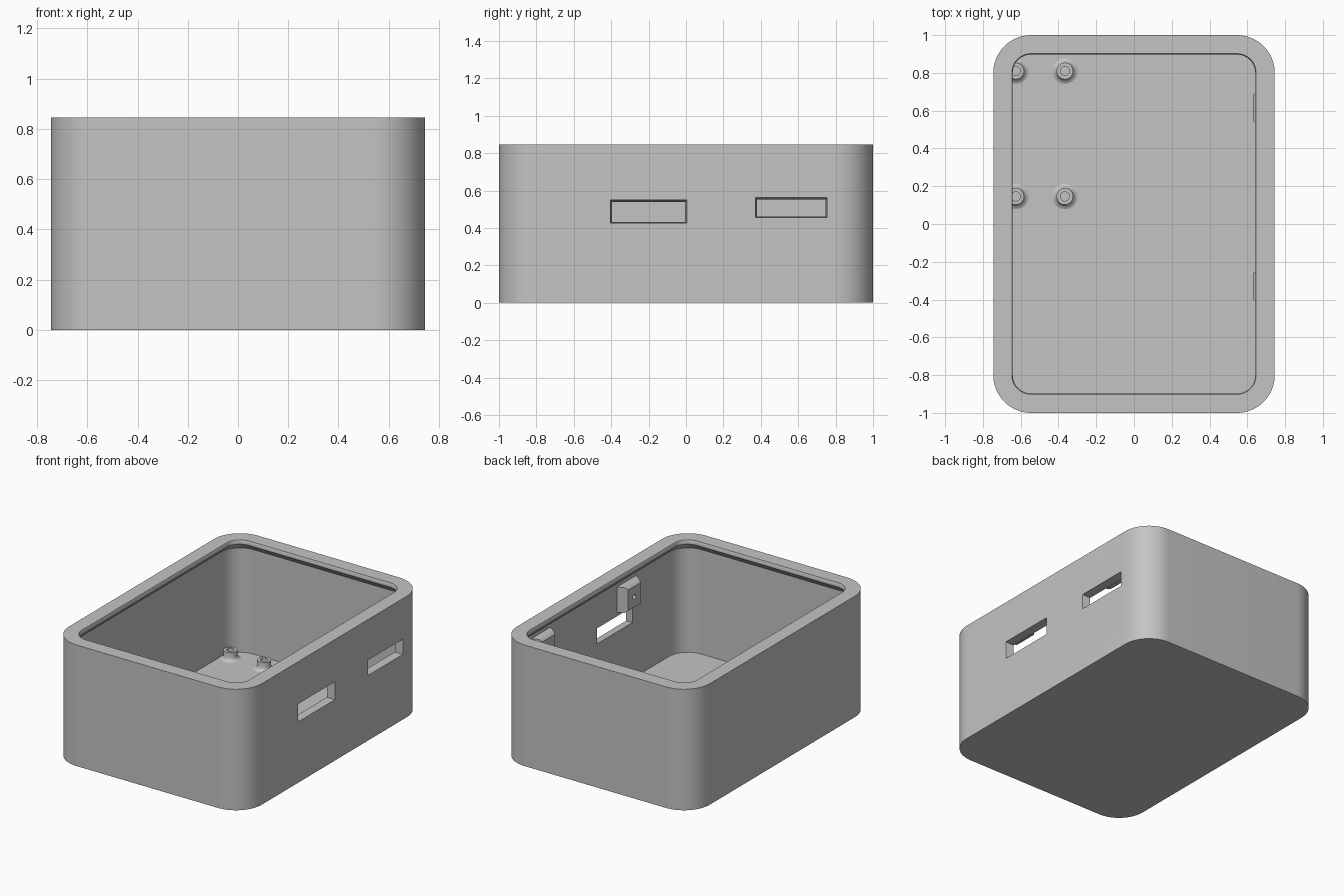
import bpy, bmesh, math
from mathutils import Matrix

cube = bpy.data.objects.get("Cube")
if cube:
    bpy.data.objects.remove(cube, do_unlink=True)

HX, HY, H, R = 0.745, 1.0, 0.845, 0.2      # half width, half length, height, corner radius
FLOOR, WALL = 0.04, 0.055

grey = bpy.data.materials.new("plain_grey")
grey.use_nodes = True
grey.diffuse_color = (0.55, 0.55, 0.55, 1)
grey.node_tree.nodes["Principled BSDF"].inputs["Base Color"].default_value = (0.55, 0.55, 0.55, 1)


def finish(bm, name):
    bmesh.ops.recalc_face_normals(bm, faces=bm.faces)
    mesh = bpy.data.meshes.new(name)
    bm.to_mesh(mesh)
    bm.free()
    mesh.materials.append(grey)
    obj = bpy.data.objects.new(name, mesh)
    bpy.context.collection.objects.link(obj)
    return obj


def activate(obj):
    bpy.ops.object.select_all(action='DESELECT')
    obj.select_set(True)
    bpy.context.view_layer.objects.active = obj


def smooth(obj):
    activate(obj)
    bpy.ops.object.shade_smooth_by_angle(angle=math.radians(30))


def stack(loops, cap=True):
    """Skin a list of equal-length point loops into one mesh."""
    bm = bmesh.new()
    rings = [[bm.verts.new(p) for p in loop] for loop in loops]
    n = len(rings[0])
    for a, b in zip(rings, rings[1:]):
        for i in range(n):
            j = (i + 1) % n
            bm.faces.new((a[i], a[j], b[j], b[i]))
    if cap:
        bm.faces.new(rings[0][::-1])
        bm.faces.new(rings[-1])
    return bm


def rounded_loop(inset, z, steps=16):
    """Rounded rectangle, inset from the outer outline."""
    r = R - inset
    pts = []
    for k, (sx, sy) in enumerate([(1, 1), (-1, 1), (-1, -1), (1, -1)]):
        for i in range(steps + 1):
            a = math.pi / 2 * (k + i / steps)
            pts.append((sx * (HX - R) + r * math.cos(a), sy * (HY - R) + r * math.sin(a), z))
    return pts


def rect_loop(x, y0, y1, z0, z1):
    return [(x, y0, z0), (x, y1, z0), (x, y1, z1), (x, y0, z1)]


def cut(target, cutter):
    cutter.hide_render = True
    mod = target.modifiers.new("cut", 'BOOLEAN')
    mod.operation = 'DIFFERENCE'
    mod.solver = 'EXACT'
    mod.object = cutter
    activate(target)
    bpy.ops.object.modifier_apply(modifier=mod.name)
    bpy.data.objects.remove(cutter, do_unlink=True)


# Case: outer wall, rim, overhanging lip with sloped underside, cavity and floor
profile = [(0, 0), (0, H), (0.098, H), (0.103, H - 0.012), (0.103, H - 0.028),
           (WALL, H - 0.076), (WALL, FLOOR)]
case = finish(stack([rounded_loop(i, z) for i, z in profile]), "case_shell")

# Side windows, tapering slightly inward
for y0, y1, z0, z1 in [(-0.405, 0.005, 0.425, 0.55), (0.37, 0.755, 0.455, 0.562)]:
    t = 0.014
    bm = stack([rect_loop(HX + 0.002, y0, y1, z0, z1),
                rect_loop(HX - WALL - 0.02, y0 + t, y1 - t, z0 + t * 0.6, z1 - t)])
    cut(case, finish(bm, "window_cutter"))
smooth(case)

# Wall tabs above the windows, each with a small hole
for name, yc in [("front_wall_tab", -0.33), ("back_wall_tab", 0.615)]:
    bm = stack([rect_loop(HX - WALL + 0.008, yc - 0.11, yc + 0.11, 0.565, 0.745),
                rect_loop(0.648, yc - 0.08, yc + 0.08, 0.565, 0.74),
                rect_loop(0.63, yc - 0.07, yc + 0.07, 0.58, 0.725)])
    tab = finish(bm, name)
    bm = bmesh.new()
    bmesh.ops.create_cone(bm, cap_ends=True, segments=20, radius1=0.016, radius2=0.016, depth=0.08,
                          matrix=Matrix.Translation((0.63, yc, 0.65)) @ Matrix.Rotation(math.pi / 2, 4, 'Y'))
    cut(tab, finish(bm, "hole_cutter"))
    smooth(tab)

# Floor standoffs: flared foot, collar and blind hole
post = [(0.068, FLOOR - 0.003), (0.068, FLOOR), (0.056, 0.045), (0.048, 0.053), (0.044, 0.065),
        (0.044, 0.1), (0.024, 0.1), (0.024, 0.05)]
for x, side in [(-0.626, "right"), (-0.366, "left")]:
    for y, end in [(0.146, "front"), (0.81, "back")]:
        loops = [[(x + r * math.cos(a), y + r * math.sin(a), z)
                  for a in (2 * math.pi * i / 32 for i in range(32))] for r, z in post]
        smooth(finish(stack(loops), f"{end}_{side}_standoff"))
